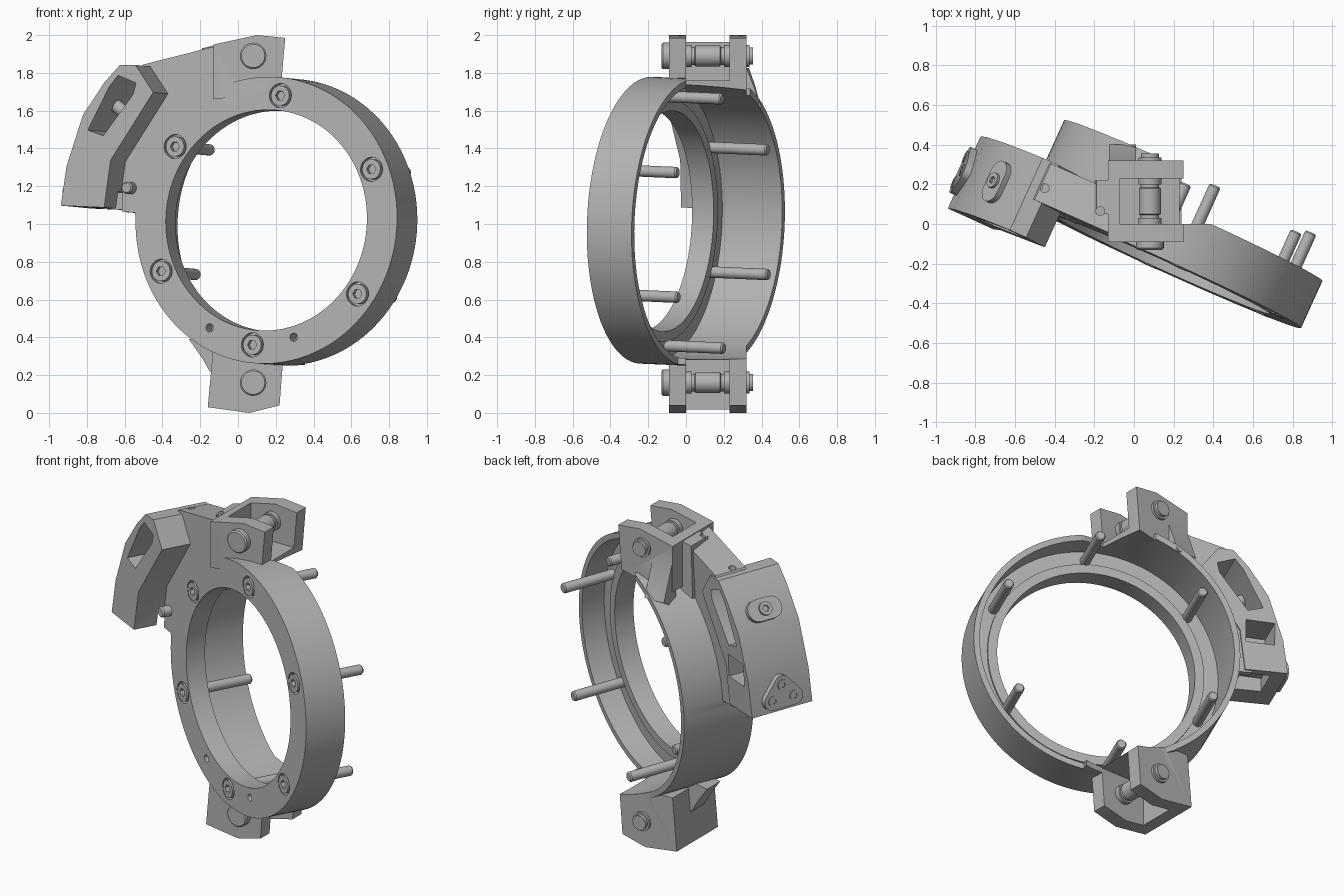
import bpy, bmesh, math
from mathutils import Matrix, Vector

cube = bpy.data.objects.get("Cube")
if cube:
    bpy.data.objects.remove(cube, do_unlink=True)

metal = bpy.data.materials.new("satin grey metal")
metal.use_nodes = True
GREY = (0.45, 0.45, 0.45, 1)
metal.diffuse_color = GREY
metal.node_tree.nodes["Principled BSDF"].inputs["Base Color"].default_value = GREY

WORLD = Matrix.Identity(4)
MID = 1.02
RIM = 0.76
# Hub frame: x across the ring face, y into the ring, z up, leaning back slightly
HUB = (Matrix.Translation((0.15, -0.21, MID)) @ Matrix.Rotation(math.radians(-24.4), 4, 'Z')
       @ Matrix.Rotation(math.radians(-2.3), 4, 'X') @ Matrix.Translation((0, 0, -MID)))


def finish(name, bm, frame):
    bmesh.ops.recalc_face_normals(bm, faces=bm.faces)
    bm.transform(frame)
    mesh = bpy.data.meshes.new(name)
    bm.to_mesh(mesh)
    bm.free()
    mesh.materials.append(metal)
    obj = bpy.data.objects.new(name, mesh)
    bpy.context.collection.objects.link(obj)
    return obj


def prism(name, outline, y0, y1, frame=WORLD):
    """Extrude an x-z outline along y."""
    bm = bmesh.new()
    face = bm.faces.new([bm.verts.new((x, y0, z)) for x, z in outline])
    new = bmesh.ops.extrude_face_region(bm, geom=[face])["geom"]
    bmesh.ops.translate(bm, vec=(0, y1 - y0, 0),
                        verts=[g for g in new if isinstance(g, bmesh.types.BMVert)])
    return finish(name, bm, frame)


def box(name, x0, x1, y0, y1, z0, z1, frame=WORLD):
    return prism(name, [(x0, z0), (x1, z0), (x1, z1), (x0, z1)], y0, y1, frame)


def cylinder(name, r, x, z, y0, y1, frame=WORLD, sides=32):
    ring = [2 * math.pi * i / sides for i in range(sides)]
    return prism(name, [(x + r * math.cos(a), z + r * math.sin(a)) for a in ring], y0, y1, frame)


def lathe(name, profile, x, z, frame=WORLD, sides=32):
    """Revolve (radius, y) points, starting and ending on the y axis."""
    bm = bmesh.new()
    verts = [bm.verts.new((r, y, 0)) for r, y in profile]
    edges = [bm.edges.new(p) for p in zip(verts, verts[1:])]
    bmesh.ops.spin(bm, geom=verts + edges, cent=(0, 0, 0), axis=(0, 1, 0),
                   angle=2 * math.pi, steps=sides)
    bmesh.ops.remove_doubles(bm, verts=bm.verts, dist=0.0001)
    return finish(name, bm, frame @ Matrix.Translation((x, 0, z)))


def combine(target, tool, operation):
    mod = target.modifiers.new("join", 'BOOLEAN')
    mod.operation = operation
    mod.solver = 'EXACT'
    mod.object = tool
    bpy.context.view_layer.objects.active = target
    bpy.ops.object.modifier_apply(modifier=mod.name)
    bpy.data.objects.remove(tool, do_unlink=True)


def cut(target, tool):
    combine(target, tool, 'DIFFERENCE')


def add(target, tool):
    combine(target, tool, 'UNION')


# Barrel, deep on the arm side and shallow on the other
body = cylinder("upright_body", RIM, 0, MID, 0, 0.46, HUB, 96)
cut(body, box("trim", 0.1, 1, 0.26, 1, 0, 2.1, HUB))
cut(body, box("trim", 0.12, 1.2, 0, 1, 0, 2.1))

# Tilted plate carrying the arm block
add(body, prism("plate", [(-.9, 1.07), (-.765, 1.06), (-.745, 0.96), (-.5, 0.9), (-.29, 1.6),
                          (-.29, 1.947), (-.73, 1.845), (-.9, 1.6)], 0, 0.2, HUB))
block = [(-1.11, 1.09), (-.858, 1.08), (-.825, 1.33), (-.584, 1.69), (-.69, 1.835),
         (-.78, 1.835), (-.87, 1.74), (-.99, 1.57), (-1.08, 1.3)]
add(body, prism("block", block, -0.19, 0.21, HUB))

# Upper and lower clevis lugs with their gussets
add(body, prism("upper_lug", [(-.13, 1.66), (.225, 1.7), (.25, 1.985), (.1, 2), (-.13, 1.95)],
                -0.09, 0.32))
add(body, prism("upper_gusset", [(-.2, 1.6), (-.07, 1.66), (-.07, 1.96), (-.19, 1.93)], 0.05, 0.22))
add(body, prism("rear_wedge", [(.28, 1.55), (.4, 1.62), (.32, 1.83), (.28, 1.85)], -.01, .125,
                Matrix.Rotation(math.pi / 2, 4, 'Z')))
add(body, prism("lower_lug", [(-.16, .03), (.06, 0), (.22, .04), (.245, .36), (-.13, .36)],
                -0.09, 0.32))
add(body, prism("lower_gusset", [(-.15, .22), (-.07, .22), (-.07, .42), (-.26, .39), (-.19, .29)],
                0.03, 0.16))

# Stepped bore and clevis slots
bore = [(0, -.3), (.585, -.3), (.585, .125), (.64, .125), (.64, .112), (.725, .112),
        (.725, .8), (0, .8)]
cut(body, lathe("bore", bore, 0, MID, HUB, 96))
cut(body, box("upper_slot", -.07, 1, 0, .23, 1.76, 2.1))
cut(body, box("lower_slot", -.07, 1, 0, .23, -.1, .28))

# Arm block window, rear pocket and underside notch, leaving a bar between
cut(body, prism("window", [(-.79, 1.78), (-.685, 1.74), (-.7, 1.68), (-.87, 1.46),
                           (-.96, 1.49), (-.84, 1.72)], -.4, .4, HUB))
cut(body, box("pocket", -1.03, -.86, 0, .4, 1.26, 1.4, HUB))
cut(body, box("notch", -1.02, -.84, -.04, .16, 1, 1.17, HUB))

# Small drilled holes in the ring face and the top of the plate
for x, z in ((-.32, .45), (.17, .4)):
    cut(body, cylinder("drill", .022, x, z, -.1, .08, HUB, 16))
UPRIGHT = Matrix.Rotation(math.pi / 2, 4, 'X')
for x, y in ((-.45, .18), (-.17, .065)):
    cut(body, cylinder("drill", .022, x, -y, 1.75, 2.1, UPRIGHT, 16))


def socket_screw(name, r, x, z, y0, y1, frame):
    head = cylinder(name, r, x, z, y0, y1, frame)
    cut(head, cylinder("hex", r * .5, x, z, y0 - .1, y0 + .025, frame, 6))
    return head


# Six ring screws with long shanks
for i in range(6):
    a = math.radians(84 - 60 * i)
    x, z = .664 * math.cos(a), MID + .664 * math.sin(a)
    cut(body, cylinder("counterbore", .064, x, z, -.05, .03, HUB))
    socket_screw("ring_screw_head", .053, x, z, -.004, .04, HUB)
    lathe("ring_screw_shank", [(0, .03), (.03, .03), (.03, .44), (.024, .448), (0, .448)],
          x, z, HUB, 24)

# Clevis pins with spacers and nuts
pin = [(0, -.13), (.062, -.13), (.07, -.122), (.07, -.088), (.058, -.088), (.058, .03),
       (.047, .03), (.047, .045), (.055, .05), (.055, .18), (.047, .185), (.047, .2),
       (.058, .2), (.058, .335), (.045, .335), (.045, .355), (0, .355)]
for label, z in (("upper", 1.89), ("lower", .16)):
    lathe(label + "_clevis_pin", pin, .08, z)

# Small stop pin on the plate front
lathe("stop_pin", [(0, -.06), (.025, -.06), (.032, -.05), (.032, .02), (0, .02)], -.79, 1.19, HUB)


def end_frame(x, z, tilt):
    """Frame whose y points out of the arm block's outer end."""
    return (HUB @ Matrix.Translation((x, .01, z)) @ Matrix.Rotation(math.radians(tilt), 4, 'Y')
            @ Matrix.Rotation(math.pi / 2, 4, 'Z'))


def rounded(points, r, steps=8):
    """Round the corners of a convex counter-clockwise outline outward."""
    out = []
    for i, p in enumerate(points):
        p, before, after = Vector(p), Vector(points[i - 1]), Vector(points[(i + 1) % len(points)])
        start = math.atan2(*(p - before).yx) - math.pi / 2
        turn = (math.atan2(*(after - p).yx) - math.pi / 2 - start) % (2 * math.pi)
        out += [(p.x + r * math.cos(start + turn * k / steps),
                 p.y + r * math.sin(start + turn * k / steps)) for k in range(steps + 1)]
    return out


def flip(frame):
    return frame @ Matrix.Rotation(math.pi, 4, 'Z')


# Oval pad and its cross bolt on the sloped shoulder
upper = end_frame(-.93, 1.655, 35)
prism("oval_pad", rounded([(-.045, 0), (.045, 0)], .066), -.02, .03, upper)
socket_screw("oval_pad_screw", .04, 0, 0, -.045, 0, flip(upper))
cylinder("cross_bolt", .035, 0, 0, -.2, 0, upper, 24)

# Triangular pad with three screws on the outer end
lower = end_frame(-1.095, 1.2, 8)
prism("triangle_pad", rounded([(-.075, -.035), (.075, -.035), (0, .055)], .052), -.03, .035, lower)
for x, z in ((-.07, -.032), (.07, -.032), (0, .05)):
    socket_screw("triangle_pad_screw", .032, x, z, -.042, 0, flip(lower))

# Crisp edges, smooth curves
for obj in bpy.context.scene.objects:
    obj.select_set(obj.type == 'MESH')
bpy.context.view_layer.objects.active = body
bpy.ops.object.shade_smooth_by_angle(angle=math.radians(30))
